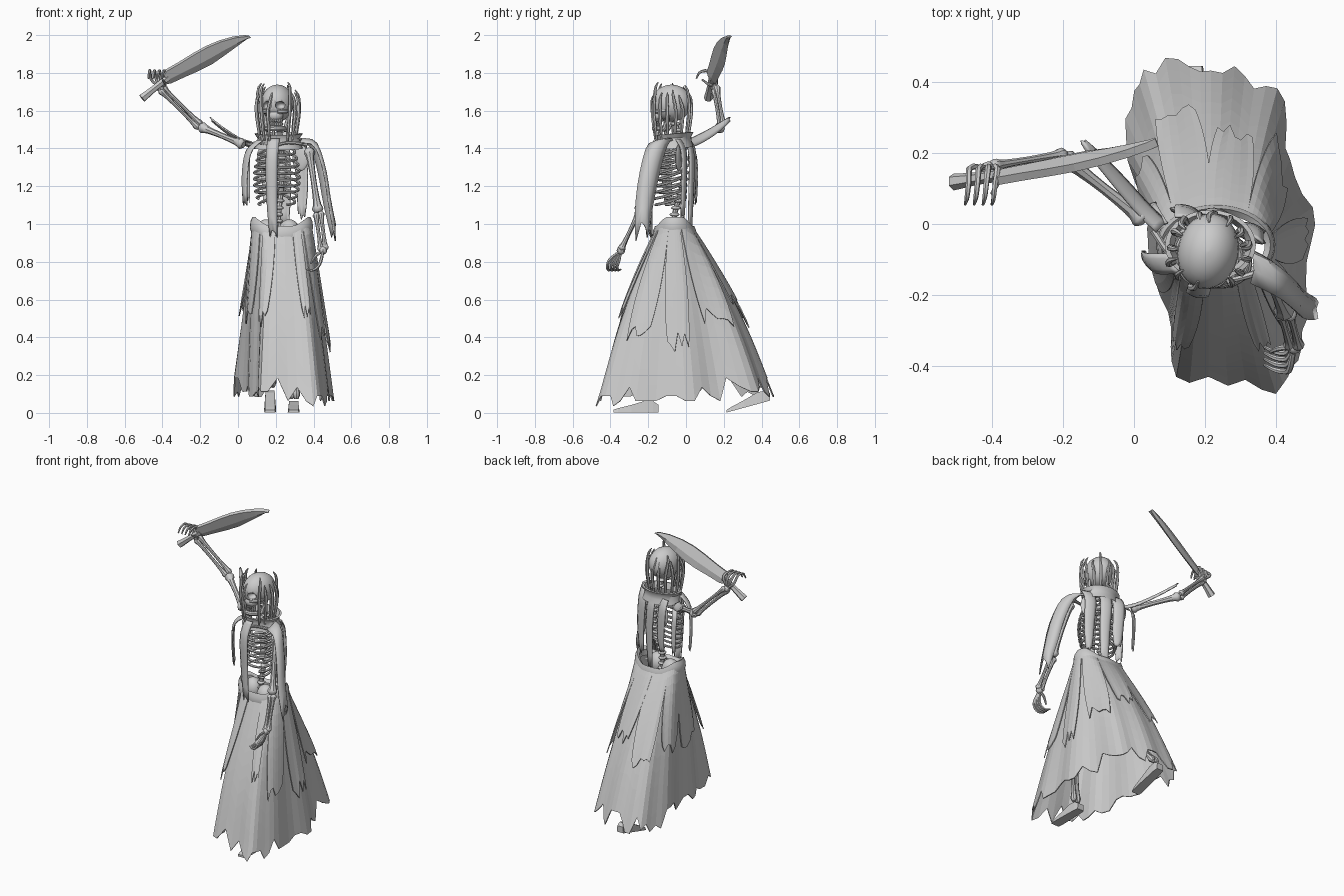
import bpy, math, random
from mathutils import Vector as V, Matrix as M

if "Cube" in bpy.data.objects:
    bpy.data.objects.remove(bpy.data.objects["Cube"])
random.seed(4)
pi = math.pi


def loft(name, rows, closed=True, cap=True, thick=0, smooth=True):
    """Skin a list of equal point rows; optional caps and cloth thickness."""
    n = len(rows[0])
    verts = [tuple(p) for r in rows for p in r]
    faces = []
    for i in range(len(rows) - 1):
        for j in range(n if closed else n - 1):
            k = (j + 1) % n
            faces.append((i*n + j, i*n + k, (i+1)*n + k, (i+1)*n + j))
    if closed and cap:
        faces += [tuple(range(n))[::-1], tuple(range((len(rows)-1)*n, len(rows)*n))]
    me = bpy.data.meshes.new(name)
    me.from_pydata(verts, [], faces)
    if smooth:
        me.shade_smooth()
        me.set_sharp_from_angle(angle=0.7)
    ob = bpy.data.objects.new(name, me)
    bpy.context.collection.objects.link(ob)
    if thick:
        ob.modifiers.new("thickness", 'SOLIDIFY').thickness = thick
    return ob


def spline(p, u, closed=False):
    """Catmull-Rom point at u in 0..1."""
    n = len(p)
    f = (u % 1.0) * n if closed else min(u, 0.9999) * (n - 1)
    i, t = int(f), f - int(f)
    g = (lambda k: V(p[k % n])) if closed else (lambda k: V(p[max(0, min(n-1, k))]))
    a, b, c, d = g(i-1), g(i), g(i+1), g(i+2)
    return 0.5*(2*b + (c-a)*t + (2*a-5*b+4*c-d)*t*t + (3*b-a-3*c+d)*t**3)


def tube(name, pts, radii, sides=7, steps=8):
    c = [spline(pts, i/steps) for i in range(steps + 1)]
    rr = [spline([(r, 0, 0) for r in radii], i/steps).x for i in range(steps + 1)]
    rows, side = [], None
    for i, p in enumerate(c):
        t = (c[min(i+1, steps)] - c[max(i-1, 0)]).normalized()
        if side is None:
            side = t.orthogonal()
        side = (side - t*side.dot(t)).normalized()
        b = t.cross(side)
        rows.append([p + rr[i]*(side*math.cos(a) + b*math.sin(a))
                     for a in (2*pi*k/sides for k in range(sides))])
    return loft(name, rows)


def bone(name, a, b, r):
    a, b = V(a), V(b)
    tube(name, [a.lerp(b, t) for t in (0, .06, .16, .5, .84, .94, 1)],
         [r*.9, r*1.6, r*1.05, r*.8, r*1.05, r*1.6, r*.9], 8, 14)


def blob(name, mat, loc, size, seg=20):
    rows = [[mat @ V((loc[0] + size[0]*math.sin(p)*math.cos(a), loc[1] + size[1]*math.sin(p)*math.sin(a),
                      loc[2] - size[2]*math.cos(p))) for a in (2*pi*k/seg for k in range(seg))]
            for p in (.03 + (pi-.06)*i/12 for i in range(13))]
    return loft(name, rows)


def strip(name, pts, width, side, bulge=(0, 0, 0)):
    """Torn ribbon of cloth hanging along a path."""
    side, bulge, rows = V(side).normalized(), V(bulge), []
    tear = [random.uniform(.86, 1) for _ in range(5)]
    for i in range(11):
        row = []
        for j in range(5):
            s, t = j/2 - 1, i/10
            w = width/2*(1 - .45*t**4)
            row.append(spline(pts, t*tear[j]) + side*s*w + bulge*(1 - s*s))
        rows.append(row)
    loft(name, rows, False, thick=.007)


# --- skirt: elliptical waist flaring to an irregular striding hem
HEM = [(.01, .41), (.13, .47), (.27, .44), (.40, .385), (.45, .17), (.50, -.03), (.475, -.25),
       (.45, -.41), (.34, -.455), (.13, -.43), (.09, -.25), (.04, -.02), (-.025, .23)]
HEM = [(x, y, 0) for x, y in HEM]


def skirt_point(u, t, off=0):
    h = spline(HEM, u, True)
    a = math.atan2((h.y + .02)/.45, (h.x - .24)/.24)
    w = V((.23 + .15*math.cos(a), -.06 + .10*math.sin(a), 0))
    out = V((math.cos(a), math.sin(a), 0))
    p = w.lerp(h, t**.95) + out*(off + .012*t*math.sin(u*2*pi*9))
    p.y += .022*math.sin(a)*math.sin(pi*min(t, 1))
    lift = max(-1, min(1, 1.6*math.cos(2*a)))
    p.z = .995 + .024*lift*max(0, 1 - t*1.5) - t*.9
    return p


N = 56
hem_t = [random.choice((.92, .97, 1.0, 1.03)) + (.035 if .3 < k/N < .66 else -.02) for k in range(N)]
loft("skirt", [[skirt_point(k/N, hem_t[k]*i/11) for k in range(N)] for i in range(12)],
     cap=False, thick=.006, smooth=False)
# overskirt panels: centre, width, length
for n, (uc, du, ln) in enumerate([(.385, .075, .76), (.48, .10, .70), (.59, .05, .55), (.70, .06, .6), (.82, .11, .6),
                                  (.93, .12, .55), (.06, .12, .6), (.17, .10, .48), (.28, .1, .6)]):
    cut = [random.uniform(.82, 1) for _ in range(7)]
    loft("overskirt_panel_%d" % n,
         [[skirt_point(uc + du*(j/6 - .5)*(1.1 - .45*(i/9)**2), ln*cut[j]*i/9, .006 + .016*i/9)
           for j in range(7)] for i in range(10)], False, thick=.006, smooth=False)
# rolled waistband
loft("waistband", [[skirt_point(k/40, 0, o) + V((0, 0, z)) for k in range(40)]
                   for o, z in ((.008, -.07), (.018, -.04), (.014, -.005), (.004, .018), (-.012, 0), (-.01, -.04))],
     cap=False)

# --- torso, twisted toward the raised arm
T = M.Translation((.21, -.075, 0)) @ M.Rotation(math.radians(-20), 4, 'Z')
tp = lambda x, y, z: T @ V((x, y, z))
spine = [tp(0, .02, .93), tp(0, .015, 1.05), tp(0, .06, 1.2), tp(0, .07, 1.35), tp(0, .02, 1.53)]
tube("spine", spine, [.014]*5, 8, 12)
for i in range(17):
    p = spline(spine, i/16)
    blob("vertebra_%d" % i, M.Translation(p), (0, 0, 0), (.024, .026, .011), 8)
tube("sternum", [tp(0, -.095, 1.19), tp(0, -.1, 1.3), tp(0, -.075, 1.4)], [.008, .014, .018])
for i in range(9):
    z = 1.42 - .033*i
    w = .085 + .04*math.sin(pi*(i + 1)/10)
    end = 1.0 if i < 7 else .72
    for s, nm in ((-1, "right"), (1, "left")):
        tube("rib_%s_%d" % (nm, i),
             [tp(s*w*math.sin(pi*q), .07 - .165*(1 - math.cos(pi*q))/2, z - .055*math.sin(pi*q*.62))
              for q in (end*k/8 for k in range(9))], [.0075]*9, 6, 14)
for s, nm in ((-1, "right"), (1, "left")):
    tube("clavicle_" + nm, [tp(0, -.08, 1.41), tp(s*.08, -.06, 1.43), tp(s*.165, 0, 1.42)], [.009, .008, .011])
    blob("shoulder_blade_" + nm, T, (s*.1, .075, 1.35), (.045, .012, .07), 10)
    blob("hip_bone_" + nm, T, (s*.065, 0, .955), (.06, .055, .07), 12)

# --- head
H = M.Translation((.208, -.08, 1.64)) @ M.Rotation(math.radians(-12), 4, 'Z')
hp = lambda x, y, z: H @ V((x, y, z))
skull = blob("skull", H, (0, .003, 0), (.086, .108, .098), 24)
for s in (-1, 1):
    c = blob("eye_cutter", H, (s*.036, -.095, -.012), (.026, .04, .021), 14)
    c.hide_render = True
    c.hide_viewport = True
    b = skull.modifiers.new("eye", 'BOOLEAN')
    b.operation, b.object = 'DIFFERENCE', c
    tube("cheekbone", [hp(s*.02, -.09, -.045), hp(s*.055, -.07, -.045), hp(s*.075, -.01, -.04)], [.012, .011, .007])
jaw = lambda q, w, d, z: hp(w*math.sin(q), -.02 - d*math.cos(q), z)
arc = [-1.5 + .375*k for k in range(9)]
blob("upper_jaw", H, (0, -.06, -.065), (.045, .038, .035), 14)
tube("lower_jaw", [hp(-.065, 0, -.06)] + [jaw(q, .05, .068, -.135) for q in arc] + [hp(.065, 0, -.06)],
     [.01] + [.014]*9 + [.01], 8, 24)
for k in range(9):
    for z in (-.092, -.112):
        blob("tooth", M.Translation(jaw(-.9 + .225*k, .046, .068, z)), (0, 0, 0), (.006, .005, .011), 6)

# --- hair strands curving around the skull, parted over the face
for k in range(14):
    a = -pi/2 + .6 + (2*pi - 1.1)*k/13
    r, top = random.uniform(.106, .12), random.uniform(1.68, 1.75)
    ring = lambda f, z, d=0: (.212 + r*f*math.cos(a + d), -.08 + r*f*math.sin(a + d), z)
    d = random.uniform(-.2, .2)
    tube("hair_strand_%d" % k, [ring(.78, top, d), ring(.95, top - .035, d), ring(1, 1.6), ring(.92, 1.52), ring(.82, 1.44)],
         [.003, .008, .0095, .009, .006], 6, 10)

# --- collar and hanging cloth
loft("collar", [[(.215 + rx*math.cos(a), -.06 + rx*.78*math.sin(a), z + .008*math.sin(a))
                 for a in (2*pi*k/28 for k in range(28))]
                for rx, z in ((.128, 1.40), (.116, 1.43), (.112, 1.455), (.128, 1.478), (.115, 1.48), (.10, 1.44))],
     cap=False)
strip("front_strip", [(.19, -.15, 1.45), (.18, -.19, 1.35), (.18, -.185, 1.15), (.19, -.18, .92)], .06, (1, -.2, 0), (0, -.01, 0))
strip("front_side_strip", [(.12, -.11, 1.44), (.06, -.11, 1.38), (.04, -.1, 1.25), (.045, -.09, 1.08)], .06, (.5, -1, 0), (-.01, 0, 0))
for n, (x, y, z) in enumerate([(.15, .04, 1.1), (.24, .03, .94), (.33, -.01, 1.0)]):
    strip("back_strip_%d" % n, [(x, y - .03, 1.45), (x, y, 1.38), (x + .01, y, 1.2), (x + .005, y - .01, z)],
          .075, (1, -.35, 0), (0, .01, 0))
strip("left_sleeve", [(.31, -.11, 1.44), (.39, -.15, 1.42), (.44, -.19, 1.28), (.47, -.22, 1.1), (.51, -.235, .91)],
      .12, (.3, -1, -.1), (.025, .01, .015))
strip("right_sleeve", [(.08, -.01, 1.42), (.02, .05, 1.44), (-.06, .14, 1.49), (-.15, .235, 1.56)], .06, (.5, .4, -.6), (0, .005, .01))
strip("right_hanging_shred", [(.08, .0, 1.42), (.05, .05, 1.37), (.05, .06, 1.25), (.055, .055, 1.1)], .03, (1, .3, 0))


# --- arms and hands
def arm(side, sh, el, wr, off):
    off = V(off)
    bone("upper_arm_" + side, sh, el, .019)
    bone("radius_" + side, V(el) + off, V(wr) + off, .012)
    bone("ulna_" + side, V(el) - off, V(wr) - off*.8, .012)
    blob("wrist_" + side, M.Translation(wr), (0, 0, 0), (.022, .022, .022), 8)


arm("right", (.03, .01, 1.42), (-.2, .19, 1.515), (-.41, .155, 1.72), (.007, .008, .009))
arm("left", (.375, -.14, 1.40), (.425, -.25, 1.06), (.45, -.345, .86), (.013, 0, .004))
for k in range(4):
    x = -.46 + .025*k
    tube("right_finger_%d" % k, [(-.41, .155, 1.72), (x, .16, 1.765 + .008*k), (x - .005, .12, 1.81), (x - .01, .075, 1.805), (x - .015, .055, 1.77)],
         [.007, .009, .008, .007, .004], 6, 10)
    y = -.37 + .017*(k - 1.5)
    tube("left_finger_%d" % k, [(.45, -.345, .86), (.44, y - .01, .81), (.425, y - .02, .775), (.395, y - .015, .755), (.365, y, .76)],
         [.007, .009, .008, .007, .004], 6, 10)
tube("right_thumb", [(-.41, .15, 1.73), (-.385, .12, 1.74), (-.40, .085, 1.765)], [.009, .008, .005])
tube("left_thumb", [(.45, -.345, .86), (.41, -.35, .83), (.385, -.36, .79)], [.009, .008, .005])

# --- sword: thick curved blade widening toward a clipped tip
o, d = V((-.385, .138, 1.765)), V((.45, .095, .22)).normalized()
w = V((-.35, -.44, .78))
w = (w - d*w.dot(d)).normalized()
nrm = d.cross(w)
loft("blade", [[o + d*s + w*a + nrm*.012, o + d*s + w*(a*.4 + b*.6) + nrm*.014, o + d*s + w*b,
                o + d*s + w*(a*.4 + b*.6) - nrm*.014, o + d*s + w*a - nrm*.012]
               for s, a, b in ((0, .032, -.028), (.02, .046, -.036), (.1, .052, -.038), (.19, .062, -.042),
                               (.27, .067, -.04), (.35, .062, -.026), (.43, .046, -.01), (.49, .024, .002), (.511, .008, .003))],
     smooth=False)
tube("sword_handle", [(-.508, .118, 1.665), (-.44, .128, 1.72), (-.37, .14, 1.775)], [.024, .018, .02], 6, 6)

# --- legs and feet, mid-stride
for side, hip, knee, ankle, toe in (
        ("left", (.29, -.09, .93), (.29, -.22, .52), (.295, -.19, .075), (.295, -.385, .012)),
        ("right", (.16, -.05, .93), (.165, .08, .52), (.17, .40, .14), (.17, .215, .012))):
    bone("thigh_" + side, hip, knee, .022)
    for e in (-.014, .014):
        bone("shin_" + side, V(knee) + V((e, 0, 0)), V(ankle) + V((e, 0, 0)), .013)
    a, t = V(ankle), V(toe)
    heel = V((a.x, a.y + .045, max(.012, a.z - .065)))
    loft("foot_" + side, [[heel.lerp(t, q) + V((x*wd, 0, z)) for x, z in ((-1, -.01), (1, -.01), (.85, h), (-.85, h))]
                          for q, wd, h in ((0, .024, .03), (.12, .028, .05), (.3, .029, .052), (.6, .031, .03), (.9, .032, .012), (1, .028, .004))],
         smooth=False)
